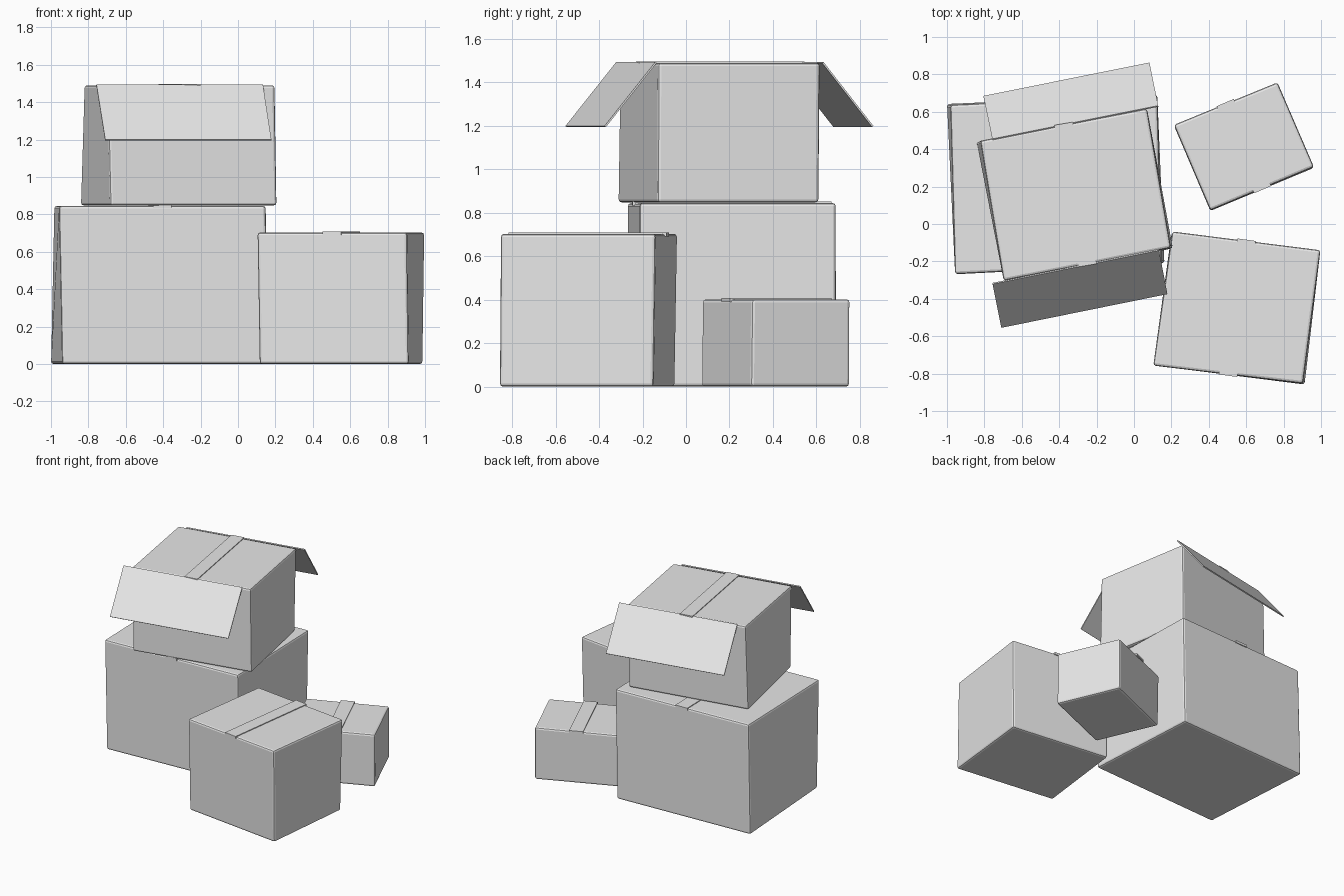
import bpy, bmesh, math
from mathutils import Vector

if "Cube" in bpy.data.objects:
    bpy.data.objects.remove(bpy.data.objects["Cube"])

card = bpy.data.materials.new("plain_grey_card")
card.diffuse_color = (0.8, 0.8, 0.8, 1)
card.use_nodes = True
card.node_tree.nodes["Principled BSDF"].inputs["Base Color"].default_value = card.diffuse_color


def prism(name, low, high, bevel=0.0):
    """Closed six-sided solid from two rings of four corners."""
    bm = bmesh.new()
    a = [bm.verts.new(p) for p in low]
    b = [bm.verts.new(p) for p in high]
    bm.faces.new(a[::-1])
    bm.faces.new(b)
    for i in range(4):
        j = (i + 1) % 4
        bm.faces.new((a[i], a[j], b[j], b[i]))
    bmesh.ops.recalc_face_normals(bm, faces=bm.faces)
    if bevel:
        bmesh.ops.bevel(bm, geom=bm.edges[:], offset=bevel, segments=2,
                        profile=0.5, affect='EDGES')
    me = bpy.data.meshes.new(name)
    bm.to_mesh(me)
    bm.free()
    me.materials.append(card)
    ob = bpy.data.objects.new(name, me)
    bpy.context.collection.objects.link(ob)
    return ob


def tape(name, front, back, z, width=0.1, thick=0.006, over=0.006):
    """Thin strip along the lid seam, slightly past both edges."""
    f, k = Vector((*front, z)), Vector((*back, z))
    d = (k - f).normalized()
    s = Vector((d.y, -d.x, 0)) * width / 2
    f, k = f - d * over, k + d * over
    ring = [f - s, f + s, k + s, k - s]
    prism(name, [p - Vector((0, 0, 0.012)) for p in ring],
          [p + Vector((0, 0, thick)) for p in ring])


def mid(p, q):
    return ((p[0] + q[0]) / 2, (p[1] + q[1]) / 2)


# Slightly crooked boxes: base z, top z, base corners, top corners
# (corner order: front left, front right, back right, back left)
boxes = {
    "large_box": (0, 0.845,
                  [(-0.94, -0.268), (0.163, -0.21), (0.11, 0.69), (-1.0, 0.642)],
                  [(-0.957, -0.268), (0.148, -0.213), (0.125, 0.69), (-0.982, 0.637)]),
    "upper_box": (0.848, 1.49,
                  [(-0.682, -0.313), (0.208, -0.13), (0.06, 0.612), (-0.842, 0.44)],
                  [(-0.697, -0.303), (0.197, -0.127), (0.07, 0.617), (-0.822, 0.445)]),
    "front_box": (0, 0.703,
                  [(0.115, -0.757), (0.912, -0.858), (0.987, -0.15), (0.2, -0.052)],
                  [(0.103, -0.757), (0.903, -0.853), (0.997, -0.14), (0.205, -0.04)]),
    "small_box": (0, 0.402,
                  [(0.408, 0.07), (0.962, 0.3), (0.767, 0.755), (0.215, 0.523)],
                  [(0.408, 0.073), (0.962, 0.305), (0.767, 0.757), (0.213, 0.53)]),
}
for name, (z0, z1, low, high) in boxes.items():
    prism(name, [(*p, z0) for p in low], [(*p, z1) for p in high], 0.014)
    tape(name + "_tape", mid(high[0], high[1]), mid(high[2], high[3]), z1)

# Open lid flaps hanging from the upper box: hinge edge, then outer edge
flaps = {
    "front_flap": [(-0.757, -0.318, 1.492), (0.133, -0.138, 1.492),
                   (0.178, -0.372, 1.197), (-0.71, -0.552, 1.197)],
    "back_flap": [(-0.757, 0.452, 1.492), (0.13, 0.63, 1.492),
                  (0.083, 0.86, 1.197), (-0.805, 0.682, 1.197)],
}
for name, ring in flaps.items():
    p = [Vector(c) for c in ring]
    n = (p[1] - p[0]).cross(p[3] - p[0]).normalized() * 0.004
    prism(name, [c - n for c in p], [c + n for c in p])
